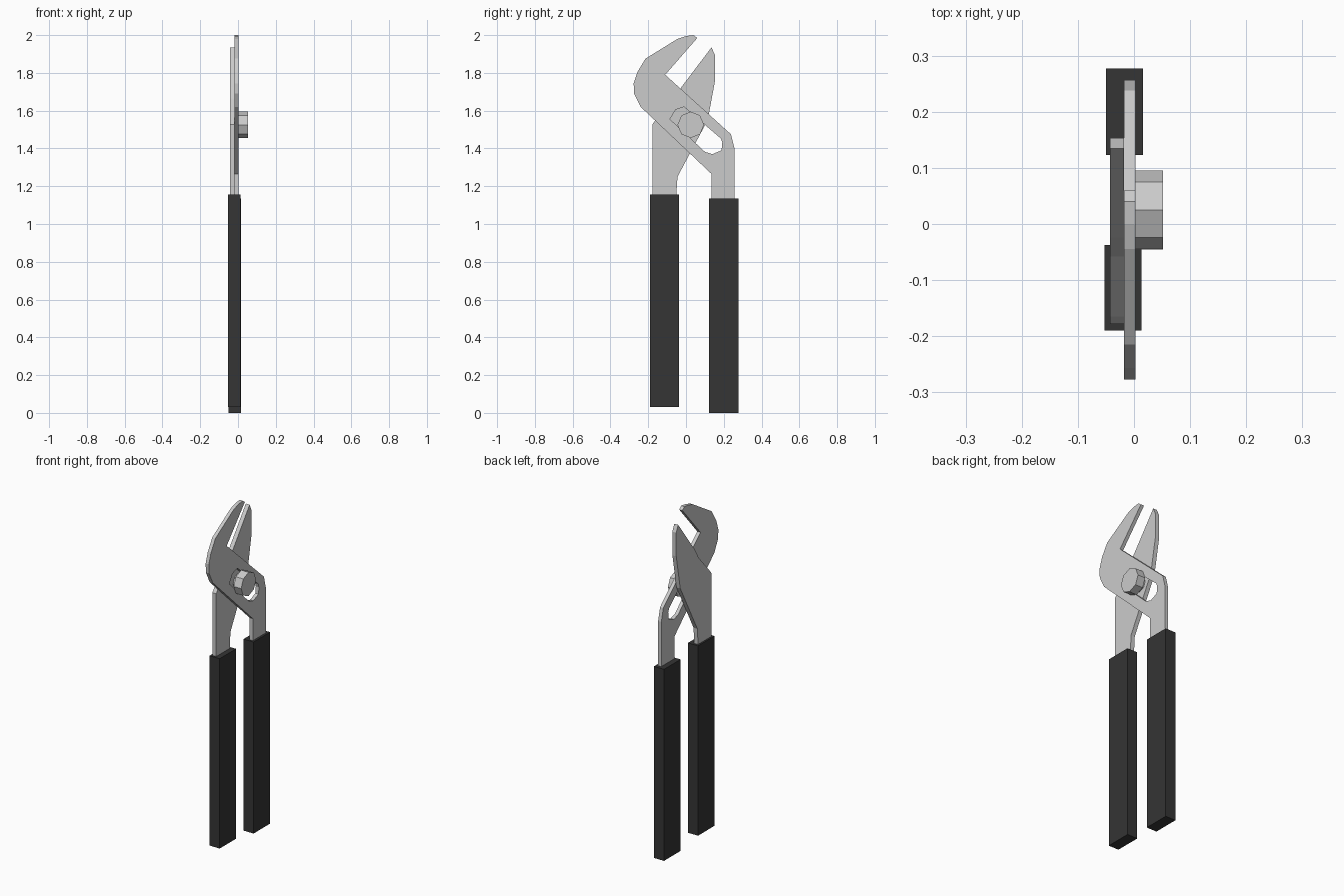
import bpy, bmesh
from math import radians, pi
from mathutils import Matrix

cube = bpy.data.objects.get("Cube")
if cube:
    bpy.data.objects.remove(cube, do_unlink=True)


def material(name, value):
    m = bpy.data.materials.new(name)
    m.use_nodes = True
    color = (value, value, value, 1)
    m.diffuse_color = color
    m.node_tree.nodes["Principled BSDF"].inputs["Base Color"].default_value = color
    return m


steel = material("light steel", 0.6)
rubber = material("black rubber", 0.035)

# Maps a flat (y, z) profile into the model, with thickness along x
STAND = Matrix.Rotation(pi / 2, 4, 'Z') @ Matrix.Rotation(pi / 2, 4, 'X')


def add_mesh(name, mesh, mat):
    mesh.materials.clear()
    mesh.materials.append(mat)
    obj = bpy.data.objects.new(name, mesh)
    bpy.context.collection.objects.link(obj)
    return obj


def plate(name, outlines, x0, x1, mat):
    """Extrude a (y, z) outline from x0 to x1; further outlines are holes."""
    curve = bpy.data.curves.new(name + " profile", 'CURVE')
    curve.dimensions = '2D'
    curve.fill_mode = 'BOTH'
    curve.extrude = (x1 - x0) / 2
    for pts in outlines:
        spline = curve.splines.new('POLY')
        spline.points.add(len(pts) - 1)
        for p, (y, z) in zip(spline.points, pts):
            p.co = (y, z, 0, 1)
        spline.use_cyclic_u = True
    temp = bpy.data.objects.new(name + " profile", curve)
    bpy.context.collection.objects.link(temp)
    graph = bpy.context.evaluated_depsgraph_get()
    mesh = bpy.data.meshes.new_from_object(temp.evaluated_get(graph))
    bpy.data.objects.remove(temp, do_unlink=True)

    bm = bmesh.new()
    bm.from_mesh(mesh)
    bmesh.ops.remove_doubles(bm, verts=bm.verts, dist=0.0005)
    bmesh.ops.transform(bm, matrix=Matrix.Translation(((x0 + x1) / 2, 0, 0)) @ STAND, verts=bm.verts)
    bmesh.ops.recalc_face_normals(bm, faces=bm.faces)
    for f in bm.faces:
        f.smooth = False
    bm.to_mesh(mesh)
    bm.free()
    return add_mesh(name, mesh, mat)


def octagon(name, radius, x0, x1):
    """Eight-sided bolt section along x at the pivot."""
    bm = bmesh.new()
    bmesh.ops.create_cone(bm, cap_ends=True, segments=8, radius1=radius,
                          radius2=radius, depth=x1 - x0)
    bmesh.ops.transform(bm, matrix=Matrix.Translation(((x0 + x1) / 2, 0.025, 1.525)) @ STAND,
                        verts=bm.verts)
    mesh = bpy.data.meshes.new(name)
    bm.to_mesh(mesh)
    bm.free()
    return add_mesh(name, mesh, steel)


def box(name, x0, x1, y0, y1, z0, z1, mat):
    return plate(name, [[(y0, z0), (y1, z0), (y1, z1), (y0, z1)]], x0, x1, mat)


# Hooked jaw with its slot and rear shank
hooked = [(0.06, 1.985), (0.04, 2.0), (0.0, 1.995), (-0.045, 1.98), (-0.215, 1.875),
          (-0.257, 1.805), (-0.277, 1.745), (-0.275, 1.69), (-0.24, 1.62),
          (0.135, 1.265), (0.135, 1.1), (0.257, 1.1), (0.257, 1.4),
          (0.238, 1.475), (-0.11, 1.79)]
slot = [(-0.055, 1.605), (-0.01, 1.62), (0.185, 1.452), (0.192, 1.43),
        (0.188, 1.39), (0.14, 1.37), (0.1, 1.382), (-0.085, 1.555)]
plate("hooked_jaw", [hooked, slot], -0.018, 0.003, steel)

# Straight jaw with its front shank
straight = [(0.135, 1.935), (0.153, 1.895), (0.153, 1.755), (0.115, 1.55),
            (-0.045, 1.25), (-0.055, 1.1), (-0.178, 1.1), (-0.178, 1.527),
            (-0.165, 1.545), (-0.058, 1.665), (-0.024, 1.725)]
plate("straight_jaw", [straight], -0.043, -0.018, steel)

# Pivot bolt
octagon("bolt_head", 0.07, 0.003, 0.052)
octagon("bolt_shaft", 0.045, -0.03, 0.01)

# Handle grips
box("front_grip", -0.053, 0.013, -0.19, -0.037, 0.03, 1.155, rubber)
box("rear_grip", -0.05, 0.016, 0.123, 0.277, 0.0, 1.135, rubber)
